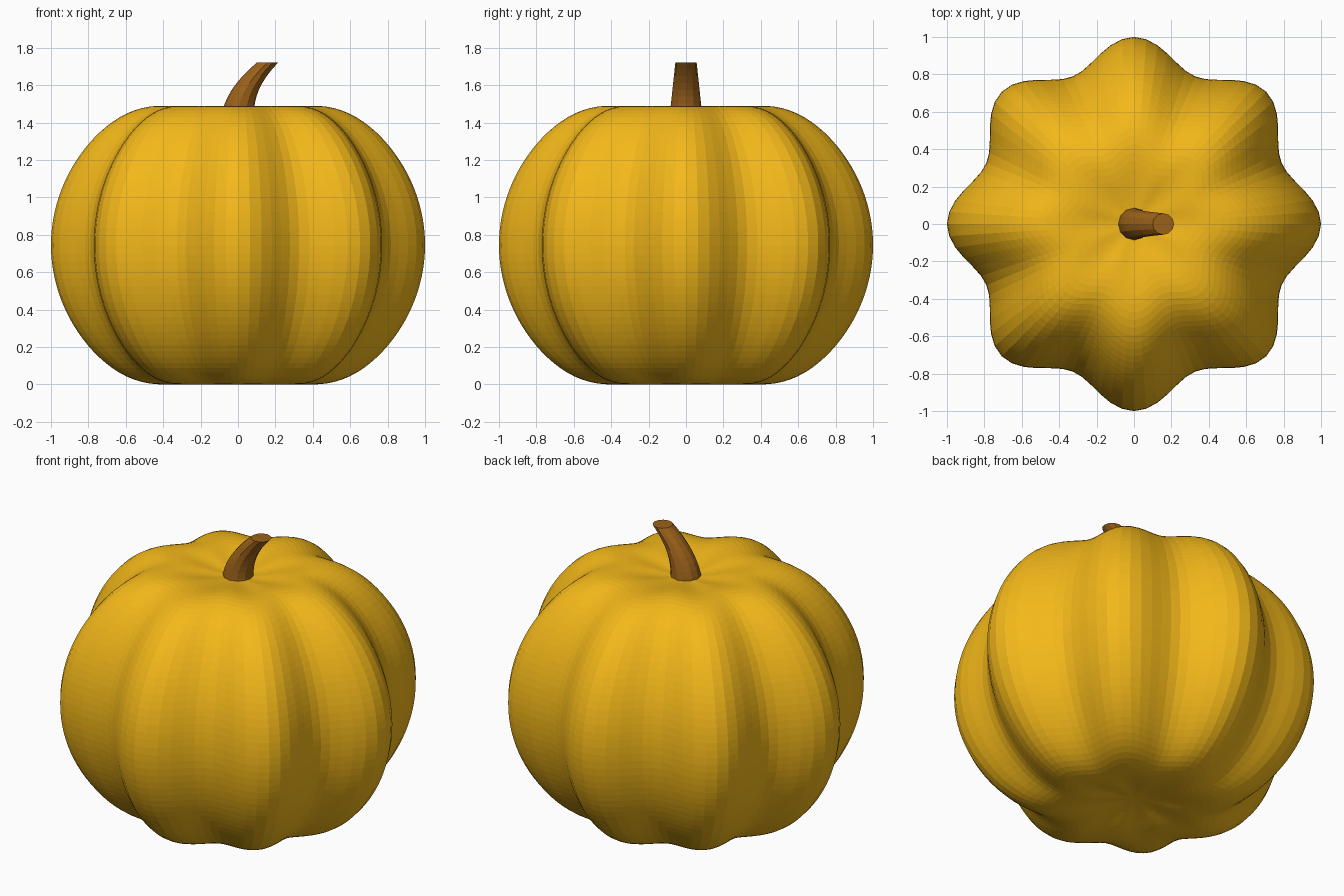
import bpy, bmesh
from math import sin, cos, pi, tau

if "Cube" in bpy.data.objects:
    bpy.data.objects.remove(bpy.data.objects["Cube"])


def make_object(name, rings, color, poles=None):
    """Skin a stack of closed rings; close the ends with pole points or flat caps."""
    bm = bmesh.new()
    loops = [[bm.verts.new(p) for p in ring] for ring in rings]
    n = len(loops[0])
    for a, b in zip(loops, loops[1:]):
        for i in range(n):
            j = (i + 1) % n
            bm.faces.new((a[i], a[j], b[j], b[i]))
    for k, loop in enumerate((loops[0], loops[-1])):
        if poles:
            pole = bm.verts.new(poles[k])
            for i in range(n):
                bm.faces.new((pole, loop[i], loop[(i + 1) % n]))
        else:
            bm.faces.new(loop)
    bmesh.ops.recalc_face_normals(bm, faces=bm.faces)
    mesh = bpy.data.meshes.new(name)
    bm.to_mesh(mesh)
    bm.free()
    obj = bpy.data.objects.new(name, mesh)
    bpy.context.collection.objects.link(obj)
    mat = bpy.data.materials.new(name + "_color")
    mat.diffuse_color = color
    mat.use_nodes = True
    mat.node_tree.nodes["Principled BSDF"].inputs["Base Color"].default_value = mat.diffuse_color
    mesh.materials.append(mat)
    return obj


# Pumpkin body: flattened sphere, dimpled at both poles, with eight lobes
SEGMENTS, RINGS, MID = 96, 64, 0.745


def height(phi):
    c = cos(phi)
    return MID + 0.9 * c * (1 - 0.22 * abs(c) ** 9.4)


def body_ring(phi):
    ring = []
    for i in range(SEGMENTS):
        a = tau * i / SEGMENTS
        r = sin(phi) * (0.927 + 0.073 * cos(8 * a))
        ring.append((r * cos(a), r * sin(a), height(phi)))
    return ring


make_object("pumpkin_body",
            [body_ring(pi * k / RINGS) for k in range(1, RINGS)],
            (0.9, 0.48, 0.01, 1),
            poles=[(0, 0, height(0)), (0, 0, height(pi))])

# Stem: tapered, bending towards +x, cut level at the tip
SIDES, STEPS = 12, 8
stem_rings = []
for k in range(STEPS + 1):
    t = k / STEPS
    r = 0.088 - 0.031 * t
    stem_rings.append([(0.157 * t * t + r * cos(tau * i / SIDES),
                        r * sin(tau * i / SIDES),
                        1.43 + 0.29 * t) for i in range(SIDES)])
make_object("stem", stem_rings, (0.33, 0.12, 0.01, 1))
